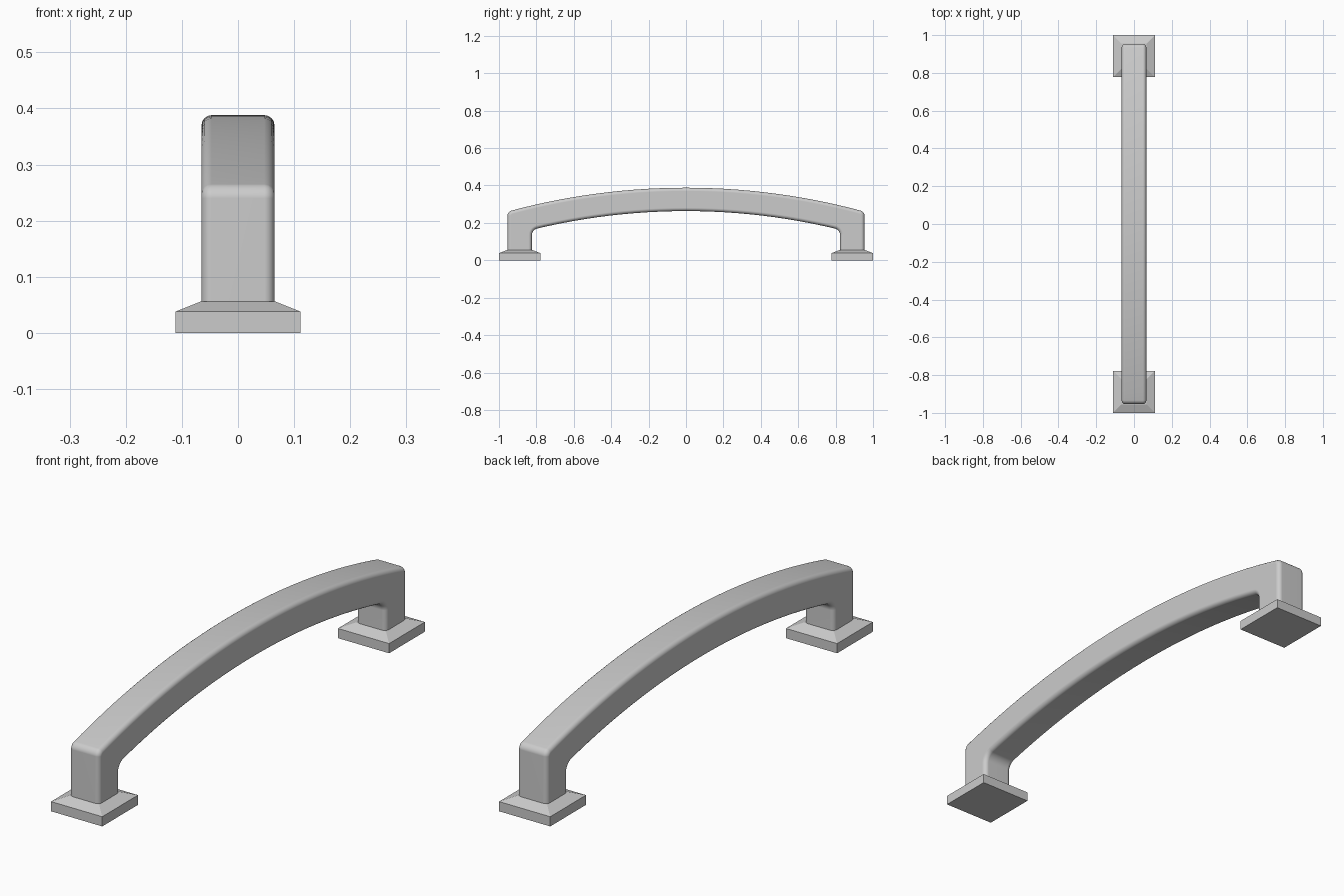
import bpy, bmesh

if "Cube" in bpy.data.objects:
    bpy.data.objects.remove(bpy.data.objects["Cube"])

HALF_W = 0.065          # half width of the bar
OUT_Y, IN_Y = 0.954, 0.824
FOOT_Y = 0.889


def finish(bm, name, smooth):
    bmesh.ops.recalc_face_normals(bm, faces=bm.faces)
    me = bpy.data.meshes.new(name)
    bm.to_mesh(me)
    bm.free()
    ob = bpy.data.objects.new(name, me)
    bpy.context.collection.objects.link(ob)
    if smooth:
        bpy.ops.object.select_all(action='DESELECT')
        ob.select_set(True)
        bpy.context.view_layer.objects.active = ob
        bpy.ops.object.shade_smooth_by_angle(angle=0.6)
        wn = ob.modifiers.new("weighted_normals", 'WEIGHTED_NORMAL')
        wn.keep_sharp = True
    return ob


def arc(half, z_end, z_mid, n):
    """Circular arc in the yz plane from -half to +half."""
    s = z_mid - z_end
    r = (half * half + s * s) / (2 * s)
    ys = [-half + 2 * half * i / n for i in range(n + 1)]
    return [(y, z_mid - r + (r * r - y * y) ** 0.5) for y in ys]


# Arched bar with both legs: side profile extruded across x
def make_handle():
    top = arc(OUT_Y, 0.260, 0.388, 28)
    under = arc(IN_Y, 0.163, 0.263, 24)[::-1]
    z0 = 0.045
    profile = [(-OUT_Y, z0)] + top + [(OUT_Y, z0), (IN_Y, z0)] + under + [(-IN_Y, z0)]
    bm = bmesh.new()
    face = bm.faces.new([bm.verts.new((-HALF_W, y, z)) for y, z in profile])
    ext = bmesh.ops.extrude_face_region(bm, geom=[face])
    moved = [g for g in ext['geom'] if isinstance(g, bmesh.types.BMVert)]
    bmesh.ops.translate(bm, verts=moved, vec=(2 * HALF_W, 0, 0))
    bmesh.ops.recalc_face_normals(bm, faces=bm.faces)

    def corners(y, z):
        return [e for e in bm.edges
                if all(abs(abs(v.co.y) - y) < 1e-4 and abs(v.co.z - z) < 1e-4 for v in e.verts)
                and abs(e.verts[0].co.x - e.verts[1].co.x) > 0.01]

    # round the shoulders and the inner leg corners
    for y, z, off in ((OUT_Y, 0.260, 0.02), (IN_Y, 0.163, 0.028)):
        bmesh.ops.bevel(bm, geom=corners(y, z), offset=off, segments=5,
                        profile=0.5, affect='EDGES')
    # round every long edge except the hidden leg bottoms
    rim = [e for e in bm.edges
           if abs(e.verts[0].co.x - e.verts[1].co.x) < 1e-5
           and not all(v.co.z < z0 + 1e-4 for v in e.verts)]
    bmesh.ops.bevel(bm, geom=rim, offset=0.018, segments=4,
                    profile=0.5, affect='EDGES')
    finish(bm, "arched_handle", True)


# Square foot: straight plinth with a sloped shoulder
def make_foot(name, cy):
    bm = bmesh.new()
    rings = []
    for h, z in ((0.111, 0), (0.111, 0.038), (0.066, 0.056)):
        rings.append([bm.verts.new((sx * h, cy + sy * h, z))
                      for sx, sy in ((-1, -1), (1, -1), (1, 1), (-1, 1))])
    for a, b in zip(rings, rings[1:]):
        for i in range(4):
            j = (i + 1) % 4
            bm.faces.new((a[i], a[j], b[j], b[i]))
    bm.faces.new(rings[0][::-1])
    bm.faces.new(rings[-1])
    finish(bm, name, False)


make_handle()
make_foot("front_foot", -FOOT_Y)
make_foot("back_foot", FOOT_Y)
